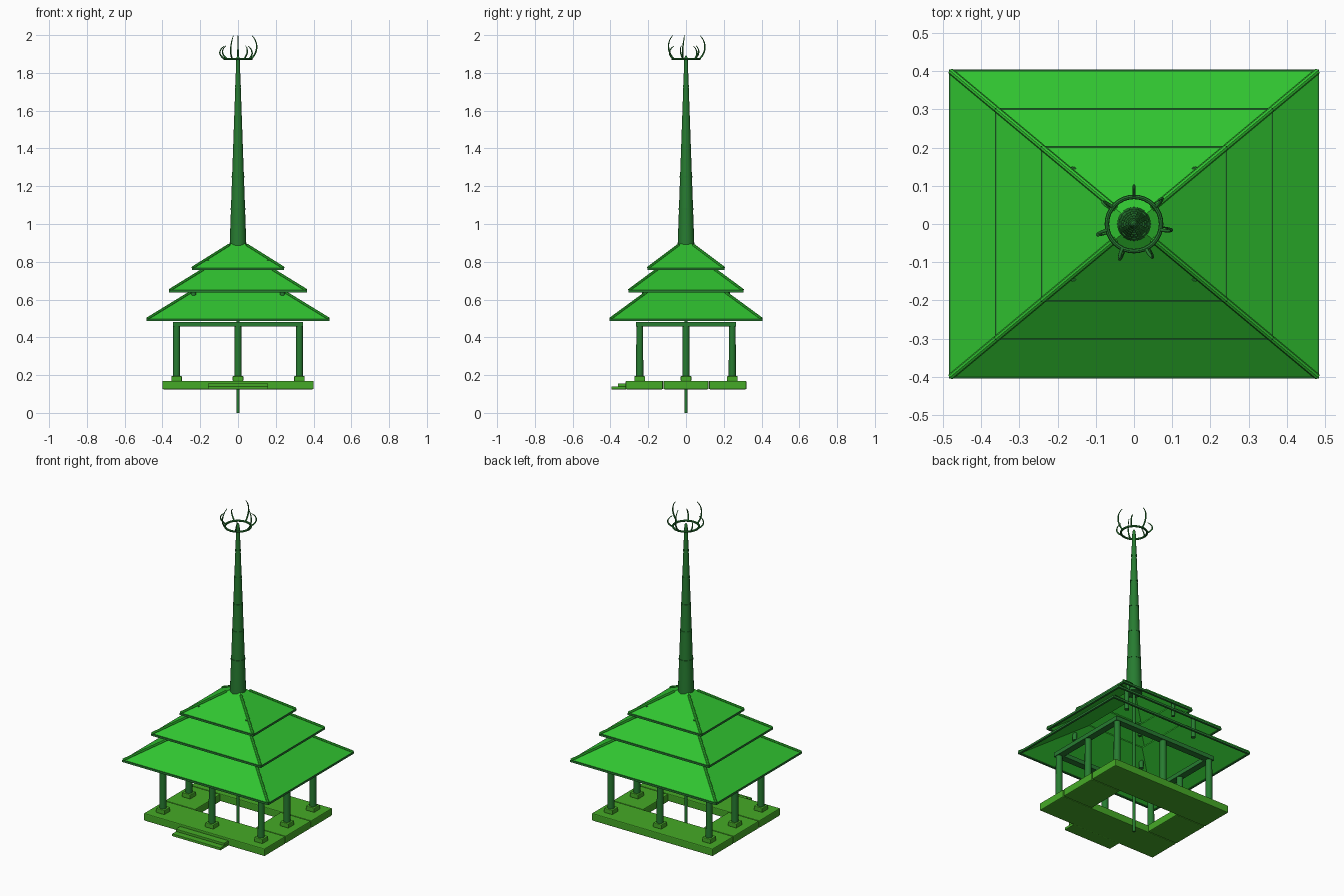
import bpy, math
from mathutils import Vector

if "Cube" in bpy.data.objects:
    bpy.data.objects.remove(bpy.data.objects["Cube"])


def material(name, color):
    m = bpy.data.materials.new(name)
    m.diffuse_color = (*color, 1)
    m.use_nodes = True
    m.node_tree.nodes["Principled BSDF"].inputs["Base Color"].default_value = m.diffuse_color
    return m


ROOF = material("roof_green", (0.03, 0.55, 0.03))
DARK = material("dark_green", (0.02, 0.2, 0.03))
BASE = material("base_green", (0.06, 0.4, 0.02))


def finish(ob, name, mat, smooth=False):
    ob.name = name
    ob.data.materials.append(mat)
    if smooth:
        bpy.ops.object.select_all(action='DESELECT')
        ob.select_set(True)
        bpy.context.view_layer.objects.active = ob
        bpy.ops.object.shade_smooth_by_angle(angle=math.radians(40))
    return ob


def box(name, lo, hi, mat, bevel=0):
    lo, hi = Vector(lo), Vector(hi)
    bpy.ops.mesh.primitive_cube_add(size=1, location=(lo + hi) / 2)
    ob = bpy.context.object
    ob.scale = hi - lo
    bpy.ops.object.transform_apply(location=False, rotation=False, scale=True)
    if bevel:
        mod = ob.modifiers.new("bevel", 'BEVEL')
        mod.width, mod.segments = bevel, 2
    return finish(ob, name, mat)


def rod(name, a, b, r1, r2, mat, sides=16):
    a, b = Vector(a), Vector(b)
    bpy.ops.mesh.primitive_cone_add(vertices=sides, radius1=r1, radius2=r2,
                                    depth=(b - a).length, location=(a + b) / 2)
    ob = bpy.context.object
    ob.rotation_euler = (b - a).to_track_quat('Z', 'Y').to_euler()
    return finish(ob, name, mat, True)


def frame(name, x, y, z0, z1, w, mat):
    # rectangular ring of four beams, x and y are the outer half sizes
    for s, side in ((-1, "front"), (1, "back")):
        ys = sorted((s * y, s * (y - w)))
        box(f"{name}_{side}", (-x, ys[0], z0), (x, ys[1], z1), mat)
    for s, side in ((-1, "left"), (1, "right")):
        xs = sorted((s * x, s * (x - w)))
        box(f"{name}_{side}", (xs[0], -y + w, z0), (xs[1], y - w, z1), mat)


# Platform of four slabs around an open middle
box("platform_front", (-.40, -.32, .125), (.40, -.122, .17), BASE, .005)
box("platform_back", (-.40, .122, .125), (.40, .32, .17), BASE, .005)
box("platform_left", (-.40, -.119, .125), (-.20, .119, .17), BASE, .005)
box("platform_right", (.20, -.119, .125), (.40, .119, .17), BASE, .005)

# Entrance steps
box("lower_step", (-.16, -.395, .125), (.16, -.315, .14), BASE, .002)
box("upper_step", (-.16, -.36, .14), (.16, -.315, .155), BASE, .002)

# Eight columns on square footings
for i in (-1, 0, 1):
    for j in (-1, 0, 1):
        if i or j:
            x, y = i * .325, j * .245
            box("column_footing", (x - .028, y - .028, .168), (x + .028, y + .028, .195), BASE, .004)
            rod("column", (x, y, .19), (x, y, .47), .019, .018, DARK)

# Beams on the columns
frame("top_beam", .345, .265, .457, .482, .04, DARK)

# Three roof tiers: eave half x, half y, eave z, top scale, top z, visible ridge scale
tiers = [("lower", .48, .40, .498, .40, .674, .45),
         ("middle", .36, .30, .650, .40, .783, .48),
         ("upper", .24, .20, .768, .12, .900, .20)]
corners = [(-1, -1), (1, -1), (1, 1), (-1, 1)]
for name, x, y, z, k, zt, kr in tiers:
    verts = [(a * x, b * y, z) for a, b in corners] + [(a * x * k, b * y * k, zt) for a, b in corners]
    faces = [(i, (i + 1) % 4, (i + 1) % 4 + 4, i + 4) for i in range(4)]
    me = bpy.data.meshes.new(name)
    me.from_pydata(verts, [], faces)
    ob = bpy.data.objects.new(name, me)
    bpy.context.collection.objects.link(ob)
    mod = ob.modifiers.new("thickness", 'SOLIDIFY')
    mod.thickness, mod.offset = .012, -1
    finish(ob, f"{name}_roof", ROOF)
    frame(f"{name}_eave", x + .004, y + .004, z - .012, z, .012, DARK)
    zr = z + (zt - z) * (1 - kr) / (1 - k)
    for a, b in corners:
        rod(f"{name}_ridge", (a * x, b * y, z), (a * x * kr, b * y * kr, zr), .008, .008, ROOF, 8)

# Short posts between the tiers
for a, b in corners:
    rod("lower_roof_post", (a * .235, b * .22, .58), (a * .235, b * .22, .70), .013, .013, DARK, 12)
    rod("upper_roof_post", (a * .16, b * .14, .72), (a * .16, b * .14, .81), .01, .01, DARK, 12)

# Centre pole and tapering spire with joint rings
rod("centre_pole", (0, 0, 0), (0, 0, .90), .008, .008, DARK, 12)
levels = [.865, 1.08, 1.25, 1.41, 1.57, 1.73, 1.88]
radius = lambda z: .045 - .036 * (z - .865) / 1.015
for z0, z1 in zip(levels, levels[1:]):
    rod("spire_section", (0, 0, z0), (0, 0, z1), radius(z0), radius(z1), DARK, 20)
for z in levels[1:-1]:
    rod("spire_joint", (0, 0, z - .005), (0, 0, z + .005), radius(z) + .002, radius(z) + .002, DARK, 20)
rod("spire_tip", (0, 0, 1.88), (0, 0, 1.892), .009, .003, DARK, 12)

# Crown ring with seven curved prongs
bpy.ops.mesh.primitive_torus_add(location=(0, 0, 1.873), major_radius=.071, minor_radius=.006,
                                 major_segments=32, minor_segments=8)
finish(bpy.context.object, "crown_ring", DARK, True)
for n in range(7):
    ang = math.pi / 2 + n * math.tau / 7
    h = .125 if n in (0, 3, 5) else .07
    cu = bpy.data.curves.new("crown_prong", 'CURVE')
    cu.dimensions = '3D'
    cu.bevel_depth, cu.bevel_resolution, cu.use_fill_caps = .0045, 2, True
    sp = cu.splines.new('BEZIER')
    path = [(.071, 0, 1), (.09, .2, .95), (.1, .5, .85), (.092, .8, .6), (.075, 1, .35)]
    sp.bezier_points.add(len(path) - 1)
    sp.resolution_u = 5
    for p, (r, t, w) in zip(sp.bezier_points, path):
        twist = 0 if n == 0 else .12 * t
        p.co = (r * math.cos(ang + twist), r * math.sin(ang + twist), 1.873 + h * t)
        p.radius = w
        p.handle_left_type = p.handle_right_type = 'AUTO'
    ob = bpy.data.objects.new("crown_prong", cu)
    bpy.context.collection.objects.link(ob)
    cu.materials.append(DARK)
